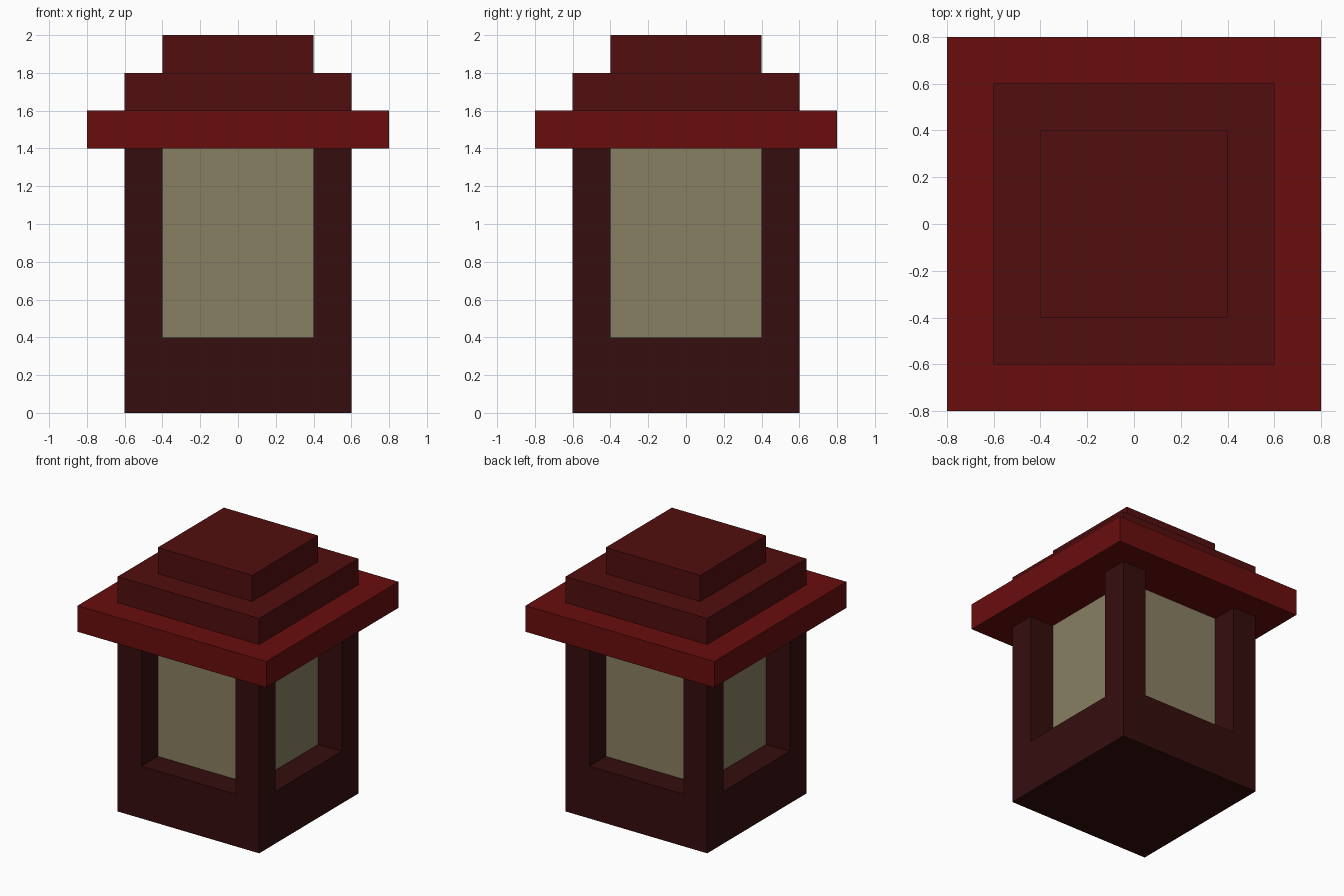
import bpy, bmesh
from mathutils import Vector

if "Cube" in bpy.data.objects:
    bpy.data.objects.remove(bpy.data.objects["Cube"])


def material(name, rgb):
    m = bpy.data.materials.new(name)
    m.diffuse_color = (*rgb, 1)
    m.use_nodes = True
    m.node_tree.nodes["Principled BSDF"].inputs["Base Color"].default_value = m.diffuse_color
    return m


DARK_WOOD = material("dark wood", (0.036, 0.004, 0.004))
ROOF_RED = material("roof red", (0.144, 0.004, 0.004))
ROOF_MAROON = material("roof maroon", (0.084, 0.0044, 0.0044))
PAPER = material("lantern paper", (0.250, 0.216, 0.122))


def square_block(name, half, z0, z1, mat, shape=None):
    """Square box centred on the z axis, optionally reshaped by a function."""
    bm = bmesh.new()
    bmesh.ops.create_cube(bm, size=1)
    bmesh.ops.scale(bm, vec=(2 * half, 2 * half, z1 - z0), verts=bm.verts)
    bmesh.ops.translate(bm, vec=(0, 0, (z0 + z1) / 2), verts=bm.verts)
    if shape:
        shape(bm)
    mesh = bpy.data.meshes.new(name)
    bm.to_mesh(mesh)
    bm.free()
    mesh.materials.append(mat)
    obj = bpy.data.objects.new(name, mesh)
    bpy.context.collection.objects.link(obj)
    return obj


def raise_posts(bm):
    """Slice the base into a 3 x 3 grid and pull its corners up into posts."""
    for axis in (Vector((1, 0, 0)), Vector((0, 1, 0))):
        for side in (-0.4, 0.4):
            bmesh.ops.bisect_plane(bm, geom=bm.verts[:] + bm.edges[:] + bm.faces[:],
                                   plane_co=axis * side, plane_no=axis)
    bm.normal_update()
    for face in bm.faces[:]:
        c = face.calc_center_median()
        if face.normal.z > 0.9 and abs(c.x) > 0.4 and abs(c.y) > 0.4:
            top = bmesh.ops.extrude_discrete_faces(bm, faces=[face])["faces"][0]
            bmesh.ops.translate(bm, vec=(0, 0, 1.0), verts=top.verts)
    # Merge the slices back into clean flat faces
    bmesh.ops.remove_doubles(bm, verts=bm.verts, dist=1e-4)
    bmesh.ops.dissolve_limit(bm, angle_limit=0.01, verts=bm.verts, edges=bm.edges)
    bmesh.ops.recalc_face_normals(bm, faces=bm.faces)


# Base with four corner posts, and the recessed paper core between them
square_block("base_and_posts", 0.6, 0.0, 0.4, DARK_WOOD, raise_posts)
square_block("paper_core", 0.4, 0.4, 1.4, PAPER)

# Stepped roof
square_block("roof_eave", 0.8, 1.4, 1.6, ROOF_RED)
square_block("roof_middle_tier", 0.6, 1.6, 1.8, ROOF_MAROON)
square_block("roof_top_tier", 0.4, 1.8, 2.0, ROOF_MAROON)
